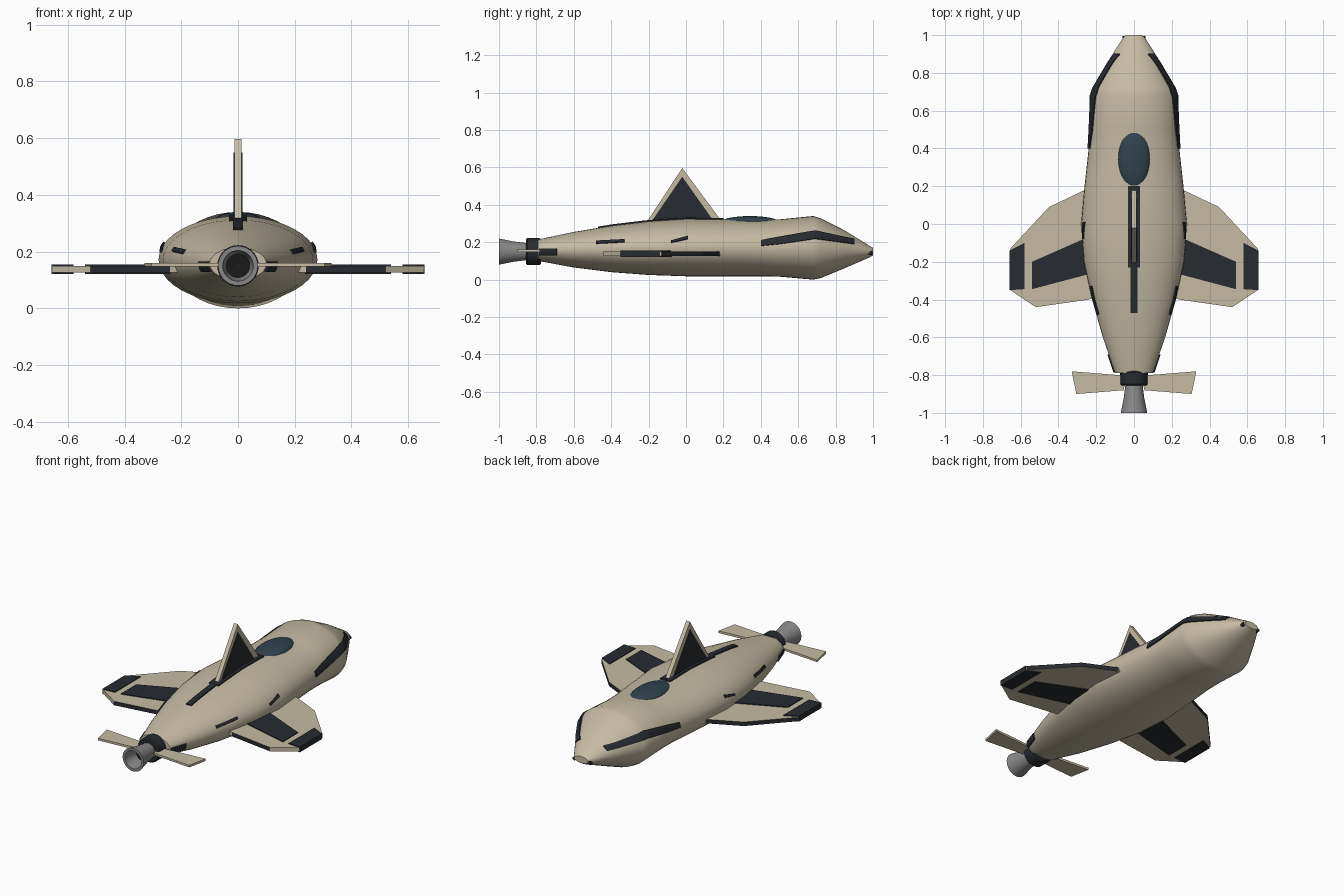
import bpy, bmesh, math

if "Cube" in bpy.data.objects:
    bpy.data.objects.remove(bpy.data.objects["Cube"])

def mat(name, col):
    m = bpy.data.materials.new(name)
    m.diffuse_color = (*col, 1)
    m.use_nodes = True
    m.node_tree.nodes["Principled BSDF"].inputs["Base Color"].default_value = m.diffuse_color
    return m

BEIGE = mat("beige", (0.56, 0.50, 0.37))
DARK = mat("dark_panel", (0.02, 0.024, 0.03))
GLASS = mat("canopy_glass", (0.03, 0.055, 0.075))
GREY = mat("nozzle_metal", (0.25, 0.25, 0.25))
BLACK = mat("black", (0.01, 0.01, 0.01))

def make(name, verts, faces, *mats, smooth=0, mirror=False, solid=0):
    me = bpy.data.meshes.new(name)
    me.from_pydata(verts, [], faces)
    bm = bmesh.new()
    bm.from_mesh(me)
    bmesh.ops.recalc_face_normals(bm, faces=bm.faces)
    bm.to_mesh(me)
    bm.free()
    for m in mats:
        me.materials.append(m)
    ob = bpy.data.objects.new(name, me)
    bpy.context.collection.objects.link(ob)
    if smooth:
        bpy.ops.object.select_all(action='DESELECT')
        ob.select_set(True)
        bpy.context.view_layer.objects.active = ob
        bpy.ops.object.shade_smooth_by_angle(angle=math.radians(smooth))
    if solid:
        s = ob.modifiers.new("thickness", 'SOLIDIFY')
        s.thickness, s.offset = solid, 0
    if mirror:
        ob.modifiers.new("mirror", 'MIRROR')
    return ob

def rings(name, loops, *mats, caps=True, smooth=30):
    n = len(loops[0])
    verts = [v for l in loops for v in l]
    faces = [(i*n + k, i*n + (k+1) % n, (i+1)*n + (k+1) % n, (i+1)*n + k)
             for i in range(len(loops) - 1) for k in range(n)]
    if caps:
        faces += [tuple(range(n)), tuple(range(len(verts) - n, len(verts)))]
    return make(name, verts, faces, *mats, smooth=smooth)

def prism(name, pts, lo, hi, axis='z', mats=(BEIGE,), mirror=True):
    """Extrude an outline along z (points x,y) or x (points y,z)."""
    n = len(pts)
    put = (lambda p, h: (p[0], p[1], h)) if axis == 'z' else (lambda p, h: (h, p[0], p[1]))
    verts = [put(p, lo) for p in pts] + [put(p, hi) for p in pts]
    faces = [tuple(range(n)), tuple(range(n, 2*n))]
    faces += [(k, (k+1) % n, n + (k+1) % n, n + k) for k in range(n)]
    return make(name, verts, faces, *mats, mirror=mirror)

# Hull stations: y, half width, top z, bottom z
HULL = [(-0.79, 0.10, 0.215, 0.10), (-0.6, 0.165, 0.255, 0.065), (-0.4, 0.222, 0.288, 0.04),
        (-0.2, 0.265, 0.312, 0.025), (0.0, 0.28, 0.325, 0.018), (0.2, 0.262, 0.322, 0.018),
        (0.4, 0.24, 0.32, 0.018), (0.5, 0.236, 0.322, 0.016), (0.68, 0.235, 0.34, 0.0),
        (0.72, 0.222, 0.328, 0.008), (0.85, 0.145, 0.262, 0.062), (0.98, 0.062, 0.182, 0.118),
        (1.0, 0.045, 0.17, 0.13)]

def section(y):
    for a, b in zip(HULL, HULL[1:]):
        if y <= b[0]:
            t = (y - a[0]) / (b[0] - a[0])
            w, hi, lo = (a[i] + (b[i] - a[i]) * t for i in (1, 2, 3))
            return w, (hi + lo) / 2, (hi - lo) / 2

def surf(y, ang, off=0.0):
    w, c, h = section(y)
    return ((w + off) * math.cos(ang), y, c + (h + off) * math.sin(ang))

N = 40
rings("hull", [[surf(s[0], 2 * math.pi * k / N) for k in range(N)] for s in HULL],
      BEIGE, smooth=40)

# Dark inlays that follow the hull
def inlay(name, rows, mirror=True, across=4, steps=8):
    verts, faces = [], []
    samples = [rows[0]]
    for a, b in zip(rows, rows[1:]):
        samples += [[p + (q - p) * i / steps for p, q in zip(a, b)] for i in range(1, steps + 1)]
    for y, lo, hi in samples:
        w, c, h = section(y)
        if mirror:
            a0, a1 = (math.asin(max(-1, min(1, (z - c) / h))) for z in (lo, hi))
        else:
            a0, a1 = math.acos(hi / w), math.acos(lo / w)
        verts += [surf(y, a0 + (a1 - a0) * k / across, 0.003) for k in range(across + 1)]
    m = across + 1
    for i in range(len(samples) - 1):
        faces += [(i*m + k, i*m + k + 1, (i+1)*m + k + 1, (i+1)*m + k) for k in range(across)]
    make(name, verts, faces, DARK, mirror=mirror, solid=0.008)

inlay("nose_side_stripe", [(0.40, 0.18, 0.21), (0.5, 0.19, 0.228), (0.69, 0.218, 0.26), (0.90, 0.19, 0.214)])
inlay("mid_side_dash", [(-0.08, 0.197, 0.208), (0.01, 0.217, 0.232)])
inlay("rear_side_dash", [(-0.48, 0.192, 0.206), (-0.33, 0.2, 0.214)])
inlay("tail_side_dash", [(-0.785, 0.132, 0.165), (-0.69, 0.132, 0.165)])
inlay("fin_base_strip", [(-0.23, -0.032, 0.032), (0.2, -0.032, 0.032)], mirror=False)
inlay("spine_strip", [(-0.47, -0.017, 0.017), (-0.23, -0.017, 0.017)], mirror=False)

# Main wings with dark leading and trailing edges
wing = prism("wing", [(0.1, 0.2), (0.26, 0.18), (0.45, 0.09), (0.655, -0.13), (0.655, -0.35),
                      (0.52, -0.44), (0.24, -0.40), (0.1, -0.36)], 0.126, 0.15, mats=(BEIGE, DARK))
for k in (1, 2, 5):
    wing.data.polygons[2 + k].material_index = 1
prism("wing_panel", [(0.2, -0.05), (0.54, -0.20), (0.54, -0.345), (0.2, -0.255)],
      0.122, 0.155, mats=(DARK,))
prism("wing_tip_panel", [(0.58, -0.10), (0.658, -0.14), (0.658, -0.35), (0.58, -0.345)],
      0.122, 0.155, mats=(DARK,))

# Tail planes
prism("tail_plane", [(0.04, -0.80), (0.08, -0.80), (0.33, -0.78), (0.305, -0.90), (0.055, -0.88)],
      0.147, 0.16)

# Dorsal fin with dark inset sides
prism("dorsal_fin", [(-0.215, 0.29), (-0.205, 0.315), (-0.02, 0.597), (0.185, 0.32), (0.185, 0.29)],
      -0.0125, 0.0125, 'x', mirror=False)
prism("dorsal_fin_panel", [(-0.185, 0.31), (-0.02, 0.55), (0.15, 0.31)],
      -0.015, 0.015, 'x', (DARK,), False)

# Canopy
bpy.ops.mesh.primitive_uv_sphere_add(segments=32, ring_count=16, location=(0, 0.342, 0.305))
canopy = bpy.context.object
canopy.name = "canopy"
canopy.scale = (0.085, 0.16, 0.035)
canopy.data.materials.append(GLASS)
bpy.ops.object.shade_smooth()

# Engine collar and hollow nozzle
def lathe(name, prof, material, caps=True, n=32):
    return rings(name, [[(r * math.cos(2*math.pi*k/n), y, 0.15 + r * math.sin(2*math.pi*k/n))
                         for k in range(n)] for y, r in prof], material, caps=caps)

lathe("engine_collar", [(-0.775, 0.066), (-0.785, 0.073), (-0.848, 0.073), (-0.856, 0.066)], DARK)
lathe("nozzle", [(-0.84, 0.044), (-0.92, 0.054), (-1.0, 0.07), (-1.0, 0.054), (-0.9, 0.04)], GREY)
lathe("nozzle_throat", [(-0.985, 0.053), (-0.91, 0.042), (-0.905, 0.001)], BLACK, caps=False)

# Nose sensors
for side in (-1, 1):
    bpy.ops.mesh.primitive_cylinder_add(vertices=12, radius=0.011, depth=0.03,
                                        location=(side * 0.05, 0.98, 0.142),
                                        rotation=(math.pi / 2, 0, 0))
    bpy.context.object.name = "nose_sensor"
    bpy.context.object.data.materials.append(DARK)
